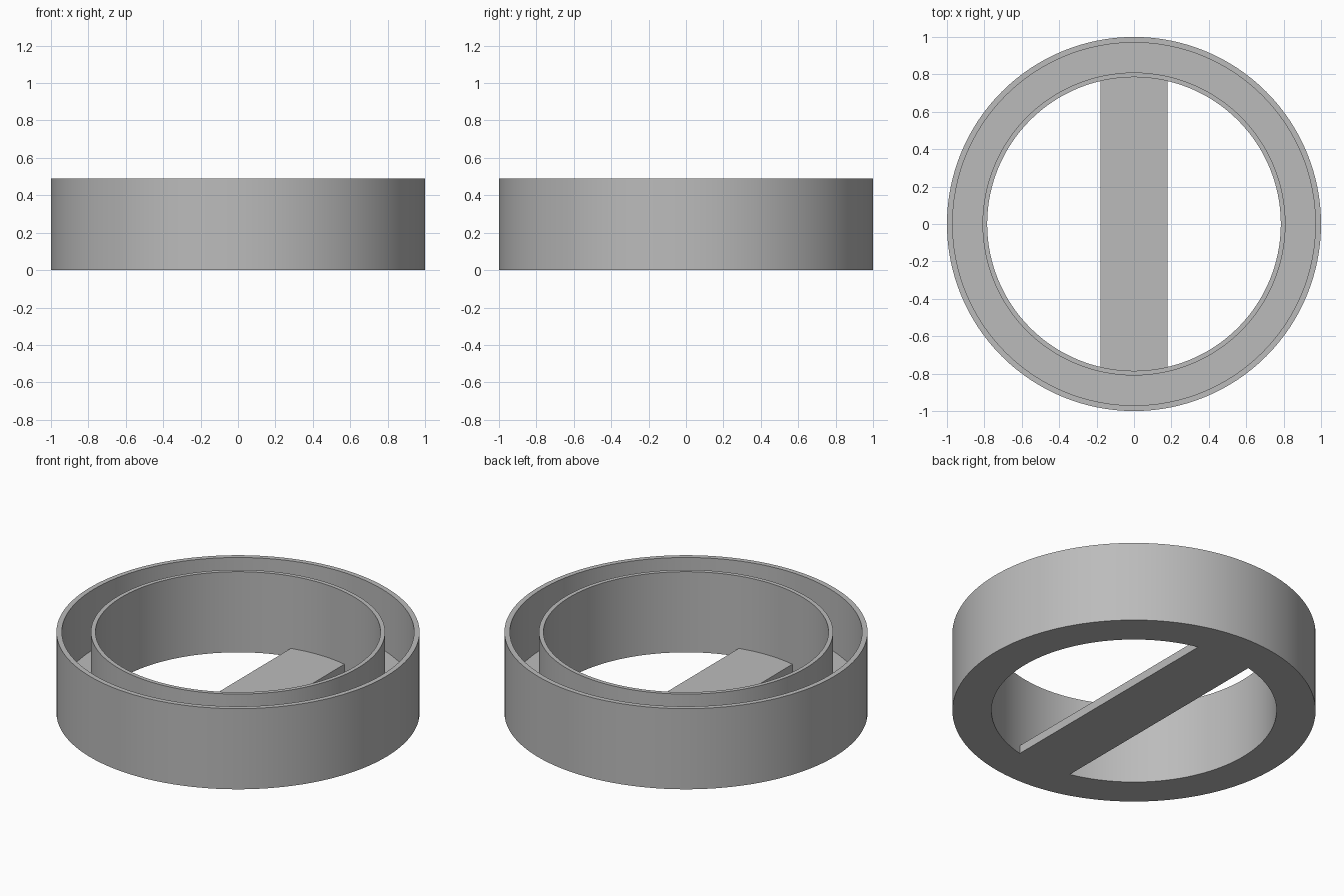
import bpy
import bmesh
import math

cube = bpy.data.objects.get("Cube")
if cube:
    bpy.data.objects.remove(cube, do_unlink=True)

HEIGHT = 0.49
FLOOR = 0.125
INNER = 0.785
SEGMENTS = 128

grey = bpy.data.materials.new("plain grey")
grey.use_nodes = True
colour = (0.5, 0.5, 0.5, 1)
grey.diffuse_color = colour
grey.node_tree.nodes["Principled BSDF"].inputs["Base Color"].default_value = colour


def add_object(name, bm):
    bmesh.ops.recalc_face_normals(bm, faces=bm.faces)
    mesh = bpy.data.meshes.new(name)
    bm.to_mesh(mesh)
    bm.free()
    mesh.materials.append(grey)
    obj = bpy.data.objects.new(name, mesh)
    bpy.context.collection.objects.link(obj)
    return obj


def lathe(name, profile):
    """Revolve a closed (radius, height) outline around z."""
    bm = bmesh.new()
    verts = [bm.verts.new((r, 0, z)) for r, z in profile]
    edges = [bm.edges.new((a, b)) for a, b in zip(verts, verts[1:] + verts[:1])]
    bmesh.ops.spin(bm, geom=verts + edges, axis=(0, 0, 1), cent=(0, 0, 0),
                   angle=math.tau, steps=SEGMENTS, use_merge=True)
    bmesh.ops.remove_doubles(bm, verts=bm.verts, dist=0.0001)
    return add_object(name, bm)


# Ring with an open channel between its two thin walls
ring = lathe("channel_ring", [
    (INNER, 0), (1, 0), (1, HEIGHT), (0.97, HEIGHT),
    (0.97, FLOOR), (0.81, FLOOR), (0.81, HEIGHT), (INNER, HEIGHT)])
bpy.context.view_layer.objects.active = ring
ring.select_set(True)
bpy.ops.object.shade_smooth_by_angle(angle=math.radians(30))

# Flat crossbar with ends curved to meet the inner wall
half_width, thickness, steps = 0.18, 0.05, 8
xs = [half_width * (2 * i / steps - 1) for i in range(steps + 1)]
arc = [(x, math.sqrt((INNER + 0.002) ** 2 - x * x)) for x in xs]
outline = arc + [(-x, -y) for x, y in arc]
bm = bmesh.new()
base = bm.faces.new([bm.verts.new((x, y, 0)) for x, y in outline])
top = bmesh.ops.extrude_face_region(bm, geom=[base])["geom"]
bmesh.ops.translate(bm, vec=(0, 0, thickness),
                    verts=[v for v in top if isinstance(v, bmesh.types.BMVert)])
add_object("crossbar", bm)
